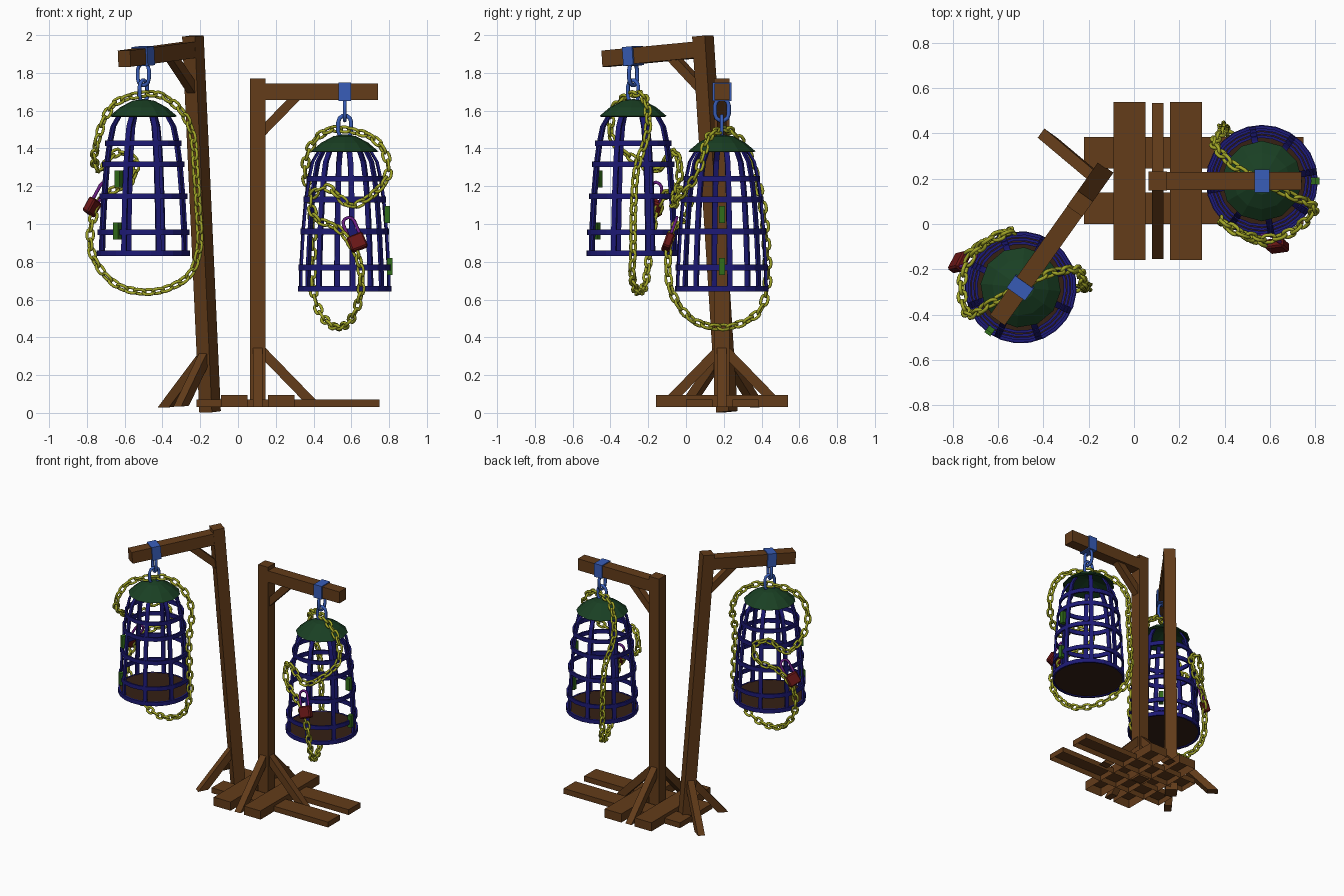
import bpy, bmesh
from math import sin, cos, pi, radians
from mathutils import Matrix, Vector

if "Cube" in bpy.data.objects:
    bpy.data.objects.remove(bpy.data.objects["Cube"])

T = Matrix.Translation
def R(deg, axis):
    return Matrix.Rotation(radians(deg), 4, axis)

def material(name, rgb):
    m = bpy.data.materials.new(name)
    m.diffuse_color = (*rgb, 1)
    m.use_nodes = True
    m.node_tree.nodes["Principled BSDF"].inputs["Base Color"].default_value = m.diffuse_color
    return m

WOOD = material("wood", (0.125, 0.045, 0.01))
FLOOR = material("dark_wood", (0.035, 0.014, 0.007))
NAVY = material("cage_iron", (0.012, 0.01, 0.18))
BLUE = material("hanger_iron", (0.04, 0.11, 0.48))
ROOF = material("roof_green", (0.01, 0.05, 0.017))
CHAIN = material("chain_yellow", (0.36, 0.38, 0.02))
RED = material("lock_red", (0.14, 0.008, 0.008))
PURPLE = material("shackle_purple", (0.14, 0.012, 0.22))
GREEN = material("hinge_green", (0.03, 0.15, 0.01))

def finish(name, bm, mat, M=Matrix(), smooth=False):
    bmesh.ops.recalc_face_normals(bm, faces=bm.faces)
    bm.transform(M)
    me = bpy.data.meshes.new(name)
    bm.to_mesh(me)
    bm.free()
    me.materials.append(mat)
    for p in me.polygons:
        p.use_smooth = smooth
    ob = bpy.data.objects.new(name, me)
    bpy.context.collection.objects.link(ob)
    return ob

def skin(bm, loops, closed=False):
    """Join successive vertex loops with quads; cap the ends if open."""
    rows = [[bm.verts.new(p) for p in lp] for lp in loops]
    n = len(rows[0])
    for i in range(len(rows) if closed else len(rows) - 1):
        a, b = rows[i], rows[(i + 1) % len(rows)]
        for j in range(n):
            k = (j + 1) % n
            bm.faces.new((a[j], a[k], b[k], b[j]))
    if not closed:
        bm.faces.new(rows[0])
        bm.faces.new(rows[-1])

def prism(name, poly, w, mat, M=Matrix()):
    """Polygon in the xz plane given a width along y."""
    bm = bmesh.new()
    skin(bm, [[(x, y, z) for x, z in poly] for y in (-w / 2, w / 2)])
    return finish(name, bm, mat, M)

def box(name, x, y, z, mat, M=Matrix(), open_bottom=False):
    bm = bmesh.new()
    skin(bm, [[(x[0], y[0], h), (x[1], y[0], h), (x[1], y[1], h), (x[0], y[1], h)] for h in z])
    if open_bottom:
        bm.faces.ensure_lookup_table()
        bmesh.ops.delete(bm, geom=[bm.faces[-2]], context='FACES_ONLY')
    return finish(name, bm, mat, M)

def lathe(name, prof, n, mat, M=Matrix()):
    """Revolve a closed r,z outline around the vertical axis."""
    bm = bmesh.new()
    skin(bm, [[(r * cos(2 * pi * i / n), r * sin(2 * pi * i / n), z) for r, z in prof]
              for i in range(n)], closed=True)
    bmesh.ops.remove_doubles(bm, verts=bm.verts, dist=1e-5)
    return finish(name, bm, mat, M)

def add_link(bm, M, length, width, wire, seg=5, sides=6):
    """Stadium shaped link, long along local z, flat in local xz."""
    r = width / 2 - wire
    s = length / 2 - wire - r
    path = []
    for end in (0, 1):
        for i in range(seg + 1):
            a = pi * end + pi * i / seg
            path.append((Vector((r * cos(a), 0, r * sin(a) + (s if end == 0 else -s))),
                         Vector((cos(a), 0, sin(a)))))
    loops = [[M @ (c + wire * (cos(2 * pi * j / sides) * o + sin(2 * pi * j / sides) * Vector((0, 1, 0))))
              for j in range(sides)] for c, o in path]
    skin(bm, loops, closed=True)

def gallows(tag, M, h, feet):
    # post, arm and diagonal braces
    w = 0.041
    box(tag + "_post", (-w, w), (-w, w), (0, h + 0.07), WOOD, M)
    box(tag + "_arm", (w, 0.635), (-0.04, 0.04), (h - 0.043, h + 0.043), WOOD, M)
    prism(tag + "_arm_brace", [(0.03, h - 0.17), (0.03, h - 0.24), (0.235, h - 0.03), (0.165, h - 0.03)],
          0.05, WOOD, M)
    for i, (ang, f) in enumerate(feet):
        prism(f"{tag}_foot_brace_{i}", [(0.03, 0.325), (0.03, 0.25), (0.03 + (0.25 - f) / 1.03, f),
              (0.03 + (0.325 - f) / 1.03, f)], 0.05, WOOD, M @ R(ang, 'Z'))
    # metal strap around the arm
    bm = bmesh.new()
    skin(bm, [[(x, s * y, h + s * z) for y, z in ((-0.05, -0.05), (0.05, -0.05), (0.05, 0.05), (-0.05, 0.05))]
              for x, s in ((0.428, 0.8), (0.428, 1), (0.493, 1), (0.493, 0.8))], closed=True)
    finish(tag + "_strap", bm, BLUE, M)

PROFILE = [(0.24, 0.645), (0.237, 0.77), (0.226, 0.96), (0.211, 1.13), (0.195, 1.24), (0.175, 1.33), (0.12, 1.42)]
CHAIN_PATH = [(0, 0, 1.5), (0.14, -0.07, 1.46), (0.215, -0.1, 1.37), (0.225, -0.14, 1.25), (0.14, -0.22, 1.15),
              (0.03, -0.255, 1.1), (-0.09, -0.235, 1.19), (-0.175, -0.175, 1.14), (-0.15, -0.2, 1.03),
              (-0.03, -0.26, 0.97), (0.07, -0.285, 0.82), (0.085, -0.265, 0.64), (0.03, -0.15, 0.49),
              (-0.05, 0.03, 0.455), (-0.13, 0.19, 0.53), (-0.17, 0.24, 0.68), (-0.17, 0.235, 0.9),
              (-0.175, 0.215, 1.1), (-0.21, 0.17, 1.28), (-0.18, 0.12, 1.41), (-0.1, 0.05, 1.49)]

def smooth_loop(pts, step):
    """Closed Catmull-Rom curve resampled to an even number of equal steps."""
    P = [Vector(p) for p in pts]
    n = len(P)
    fine = []
    for i in range(n):
        a, b, c, d = (P[(i + k - 1) % n] for k in range(4))
        for j in range(30):
            t = j / 30
            fine.append(0.5 * (2 * b + (c - a) * t + (2 * a - 5 * b + 4 * c - d) * t**2
                               + (3 * b - a - 3 * c + d) * t**3))
    seg = [(fine[(i + 1) % len(fine)] - fine[i]).length for i in range(len(fine))]
    count = 2 * round(sum(seg) / step / 2)
    gap, out, run = sum(seg) / count, [], 0
    for i, p in enumerate(fine):
        if run >= gap * len(out) - 1e-9 and len(out) < count:
            out.append((p, (fine[(i + 1) % len(fine)] - fine[i - 1]).normalized()))
        run += seg[i]
    return out

def cage(tag, M):
    # vertical bars
    bm = bmesh.new()
    for k in range(8):
        q = R(10 + 45 * k, 'Z')
        skin(bm, [[q @ Vector((r + o, y, z)) for o, y in ((-.009, -.014), (.005, -.014), (.005, .014), (-.009, .014))]
                  for r, z in PROFILE])
    finish(tag + "_bars", bm, NAVY, M)
    # horizontal hoops
    for i, (r, z) in enumerate([(0.24, 0.658), (0.237, 0.77), (0.226, 0.96), (0.211, 1.13), (0.195, 1.24)]):
        lathe(f"{tag}_hoop_{i}", [(r - 0.004, z - 0.015), (r + 0.008, z - 0.015), (r + 0.008, z + 0.015),
              (r - 0.004, z + 0.015)], 24, NAVY, M)
    lathe(tag + "_floor", [(0, 0.65), (0.235, 0.65), (0.235, 0.672), (0, 0.672)], 24, FLOOR, M)
    lathe(tag + "_roof", [(0, 1.475), (0.06, 1.465), (0.125, 1.43), (0.178, 1.385), (0.168, 1.38), (0, 1.44)],
          12, ROOF, M)
    # door hinges
    for i, (r, z) in enumerate([(0.222, 1.05), (0.236, 0.775)]):
        box(f"{tag}_hinge_{i}", (r - 0.012, r + 0.018), (-0.016, 0.016), (z - 0.045, z + 0.045), GREEN, M)
    # two hanging links
    bm = bmesh.new()
    add_link(bm, T((0, 0, 1.605)) @ R(90, 'Z'), 0.14, 0.095, 0.011)
    add_link(bm, T((0, 0, 1.515)), 0.14, 0.09, 0.011)
    finish(tag + "_hanger_links", bm, BLUE, M, True)
    # draped chain
    bm = bmesh.new()
    for i, (p, d) in enumerate(smooth_loop(CHAIN_PATH, 0.05)):
        ref = p - Vector((0, 0, 1))
        x = d.cross(ref).normalized()
        rot = Matrix((x, d.cross(x), d)).transposed().to_4x4()
        add_link(bm, T(p) @ rot @ R(45 + 90 * (i % 2), 'Z'), 0.076, 0.052, 0.0085)
    finish(tag + "_chain", bm, CHAIN, M, True)
    # padlock
    L = M @ T((0.065, -0.285, 0.905)) @ R(-20, 'X') @ R(-22, 'Y')
    lock = box(tag + "_lock_body", (-0.045, 0.045), (-0.022, 0.022), (-0.045, 0.04), RED, L)
    bev = lock.modifiers.new("bevel", 'BEVEL')
    bev.width, bev.segments = 0.008, 1
    bm = bmesh.new()
    add_link(bm, T((0, 0, 0.065)), 0.18, 0.08, 0.009)
    finish(tag + "_lock_shackle", bm, PURPLE, L, True)

# upright gallows on a crossed plank base
gallows("straight_gallows", T((0.105, 0.19, 0.03)), 1.67, [(0, 0), (90, 0), (-90, 0)])
for i, x in enumerate([(-0.09, 0.05), (0.16, 0.30)]):
    box(f"cross_plank_{i}", x, (-0.16, 0.54), (0.03, 0.095), WOOD, open_bottom=True)
for i, y in enumerate([(0.0, 0.14), (0.245, 0.385)]):
    box(f"long_plank_{i}", (-0.22, 0.75), y, (0.03, 0.07), WOOD, open_bottom=True)
cage("right_cage", T((0.565, 0.19, 0)))

# taller leaning gallows turned to the front left
gallows("leaning_gallows", T((-0.148, 0.217, 0.006)) @ R(234.6, 'Z') @ R(4.5, 'Y'), 1.925,
        [(0, 0.05), (-90, 0.025)])
cage("left_cage", T((-0.501, -0.28, 0.187)) @ R(234.6, 'Z'))
